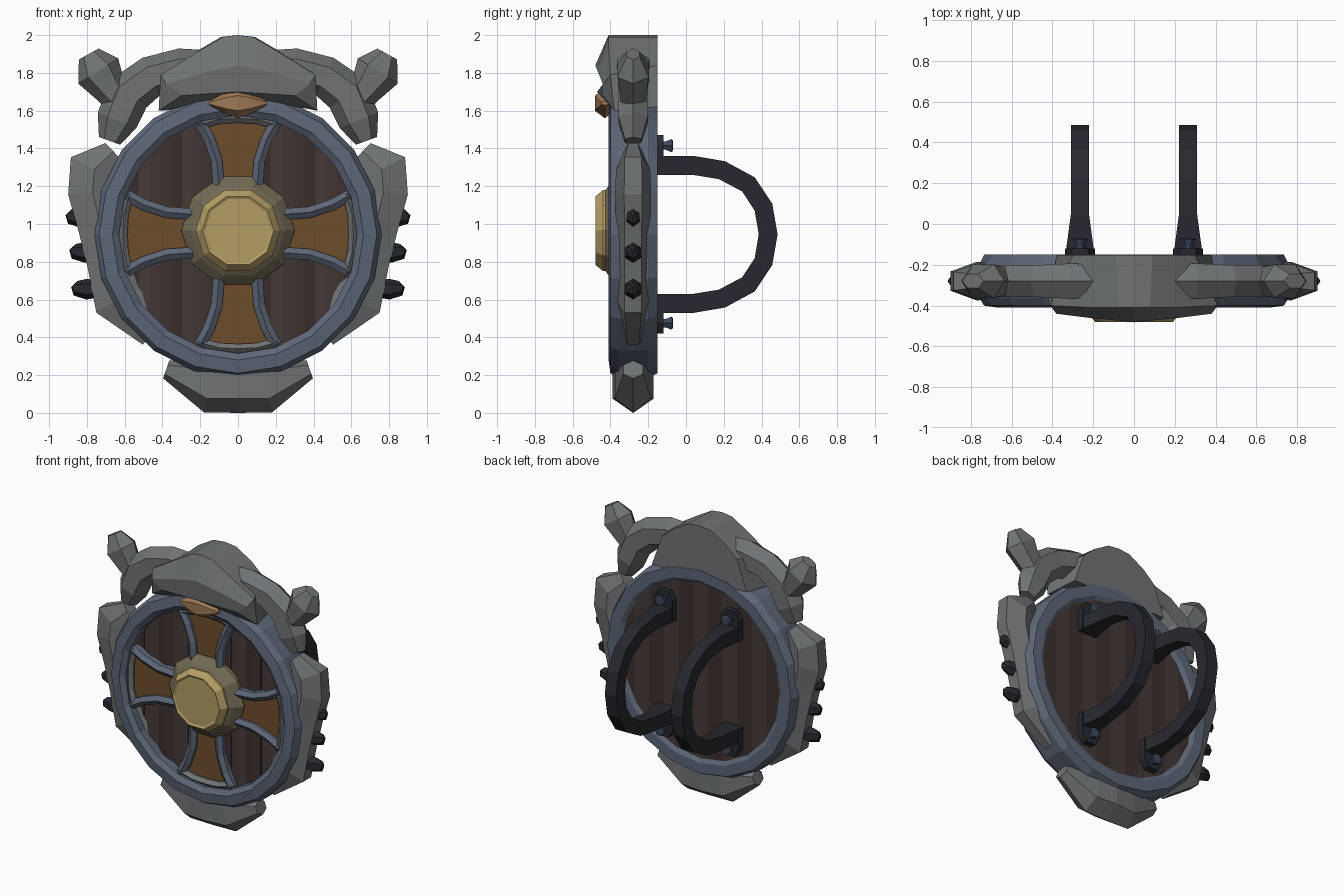
import bpy, bmesh, random
from math import sin, cos, pi, sqrt, radians
from mathutils import Vector

if "Cube" in bpy.data.objects:
    bpy.data.objects.remove(bpy.data.objects["Cube"])

random.seed(4)
COL = dict(steel=(.16, .17, .175), slate=(.11, .135, .185), dark=(.02, .022, .028),
           wood=(.06, .042, .038), wood_red=(.045, .03, .027), leather=(.15, .075, .025),
           gold=(.46, .34, .13), bronze=(.17, .145, .09), copper=(.34, .19, .09), bolt=(.045, .06, .1))
MAT = {}
for k, c in COL.items():
    MAT[k] = bpy.data.materials.new(k)
    MAT[k].diffuse_color = (*c, 1)
X, Y = Vector((1, 0, 0)), Vector((0, 1, 0))
CZ = .945  # centre height of the round body


def loft(name, rings, col, loop=False):
    """Skin equal-length point rings; cap the ends unless looped."""
    bm = bmesh.new()
    vs = [[bm.verts.new(p) for p in r] for r in rings]
    n = len(vs[0])
    for a, b in zip(vs, vs[1:] + ([vs[0]] if loop else [])):
        for i in range(n):
            j = (i + 1) % n
            bm.faces.new((a[i], a[j], b[j], b[i]))
    if not loop:
        bm.faces.new(vs[0])
        bm.faces.new(vs[-1])
    bmesh.ops.recalc_face_normals(bm, faces=bm.faces)
    me = bpy.data.meshes.new(name)
    bm.to_mesh(me)
    bm.free()
    me.materials.append(MAT[col])
    ob = bpy.data.objects.new(name, me)
    bpy.context.collection.objects.link(ob)
    return ob


def strip(name, path, col, axis=Y, sides=6, flat=False):
    """Sweep a polygon along (x, y, z, half width, half depth); axis is the depth direction."""
    pts = [Vector(p[:3]) for p in path]
    rings = []
    off = pi / sides if flat else 0
    kw = 1 / cos(off)
    kd = kw if sides == 4 else 1
    for i, p in enumerate(pts):
        t = pts[min(i + 1, len(pts) - 1)] - pts[max(i - 1, 0)]
        n = t.cross(axis).normalized()
        w, d = path[i][3:]
        rings.append([p + n * w * kw * cos(off + 2 * pi * k / sides)
                      + axis * d * kd * sin(off + 2 * pi * k / sides) for k in range(sides)])
    return loft(name, rings, col)


def disc(name, prof, sides, col, cx=0, cz=CZ):
    """Stack of polygons along y from (radius, y) pairs."""
    return loft(name, [[(cx + r * sin(2 * pi * (k + .5) / sides), y, cz + r * cos(2 * pi * (k + .5) / sides))
                        for k in range(sides)] for r, y in prof], col)


# Round metal rim
prof = [(.63, -.385), (.665, -.41), (.735, -.4), (.76, -.36), (.76, -.2), (.735, -.15), (.66, -.15), (.63, -.17)]
loft('rim', [[(r * sin(2 * pi * k / 20), y, CZ + r * cos(2 * pi * k / 20)) for r, y in prof]
             for k in range(20)], 'slate', True)

# Wooden planks
N, R = 11, .645
for i in range(N):
    rings = []
    f = -.315 - random.uniform(0, .015)
    for j in range(3):
        x = -R + 2 * R * (i + j / 2) / N
        h = max(sqrt(max(R * R - x * x, 0)), .03)
        y = f - (.015 if j == 1 else 0)
        rings.append([(x, y, CZ - h), (x, y, CZ + h), (x, -.168, CZ + h), (x, -.168, CZ - h)])
    loft('plank', rings, 'wood' if i % 2 else 'wood_red')

# Four flared arms: leather panel, curved side bars, outer bar
for q in range(4):
    c, s = round(cos(q * pi / 2)), round(sin(q * pi / 2))

    def arm(r, v, y):
        return (r * c - v * s, y, .95 + r * s + v * c)
    prof = [(.24, .09), (.38, .1), (.5, .14), (.59, .19)]
    loft('arm_panel', [[arm(r, -v, -.35), arm(r, v, -.35), arm(r, v, -.3), arm(r, -v, -.3)]
                       for r, v in prof], 'leather')
    for m in (1, -1):
        strip('arm_side_bar', [(*arm(r, m * (v + .012), -.345), .03, .045) for r, v in prof], 'slate', flat=True)
    strip('arm_outer_bar', [(*arm(r, v, -.34), .025, .045) for r, v in
                            [(.575, -.21), (.605, -.1), (.61, 0), (.605, .1), (.575, .21)]], 'steel', flat=True)

# Central boss
disc('boss_collar', [(.3, -.31), (.3, -.36), (.25, -.41), (.22, -.43)], 10, 'bronze', cz=.965)
disc('boss_dome', [(.225, -.4), (.225, -.44), (.19, -.48), (.175, -.472)], 10, 'gold', cz=.965)

# Hooded crest on top: half outlines (x, y, z) mirrored
outlines = [
    [(0, -.152, 2), (.09, -.152, 1.99), (.21, -.152, 1.92), (.3, -.152, 1.84), (.38, -.152, 1.62), (0, -.152, 1.62)],
    [(0, -.41, 2), (.08, -.41, 1.99), (.2, -.41, 1.92), (.41, -.4, 1.79), (.42, -.38, 1.6), (0, -.4, 1.68)],
    [(0, -.48, 1.84), (.1, -.472, 1.82), (.22, -.46, 1.79), (.38, -.44, 1.74), (.3, -.44, 1.68), (0, -.47, 1.7)]]
loft('crest', [h + [(-x, y, z) for x, y, z in h[-2:0:-1]] for h in outlines], 'steel')

# Gem under the crest
strip('crest_gem', [(-.15, -.43, 1.64, .012, .02), (-.06, -.43, 1.64, .06, .05), (0, -.43, 1.64, .08, .06),
                    (.06, -.43, 1.64, .06, .05), (.15, -.43, 1.64, .012, .02)], 'copper')

# Bottom foot
strip('foot', [(-.38, -.28, .23, .05, .06), (-.15, -.28, .15, .15, .11), (0, -.28, .15, .15, .125),
               (.15, -.28, .15, .15, .11), (.38, -.28, .23, .05, .06)], 'steel')

for m in (1, -1):
    # Shoulder and knobbed horn
    strip('shoulder', [(m * x, -.28, z, w, d) for x, z, w, d in
                       [(.15, 1.82, .1, .09), (.3, 1.82, .11, .1), (.46, 1.78, .11, .09), (.58, 1.69, .12, .09),
                        (.64, 1.55, .11, .09), (.68, 1.44, .06, .05)]], 'steel')
    strip('horn', [(m * x, -.28, z, w, d) for x, z, w, d in
                   [(.55, 1.62, .12, .07), (.67, 1.71, .09, .08), (.74, 1.81, .125, .095),
                    (.79, 1.9, .06, .04)]], 'steel')
    # Side guard
    strip('side_guard', [(m * x, -.28, z, w, d) for x, z, w, d in
                         [(.66, 1.385, .06, .05), (.76, 1.29, .14, .09), (.77, 1.17, .13, .095),
                          (.725, .98, .12, .09), (.69, .8, .11, .09), (.64, .6, .13, .09),
                          (.45, .42, .08, .06)]], 'steel', flat=True)
    # Side spikes
    for x, z in ((.83, 1.035), (.81, .85), (.8, .655)):
        strip('side_spike', [(m * (x - .08), -.28, z, .04, .04), (m * x, -.28, z, .055, .05),
                             (m * (x + .06), -.28, z + .005, .04, .03),
                             (m * (x + .075), -.28, z + .02, .012, .01)], 'dark')
    # Curved handle with flared feet
    half = [(-.14, .365, .05, .07), (.04, .365, .05, .045), (.19, .34, .05, .045),
            (.33, .265, .05, .045), (.41, .145, .05, .045)]
    path = half + [(.435, 0, .05, .045)] + [(y, -z, w, d) for y, z, w, d in half[::-1]]
    strip('handle', [(m * .265, y, CZ + z, w, d) for y, z, w, d in path], 'dark', X, 4, True)
    # Handle mounting plates and bolts
    for e in (1, -1):
        strip('handle_mount', [(m * .265, -.147, CZ + e * z, .027, d) for z, d in
                               [(.315, .073), (.47, .073), (.525, .04)]], 'dark', X, 4, True)
        disc('handle_bolt', [(.025, -.14), (.025, -.11), (.04, -.075), (.03, -.07)], 6, 'bolt',
             m * .265, CZ + e * .47)

for m in bpy.data.materials:
    if m.users and not m.is_grease_pencil:
        m.use_nodes = True
        m.node_tree.nodes["Principled BSDF"].inputs["Base Color"].default_value = m.diffuse_color
